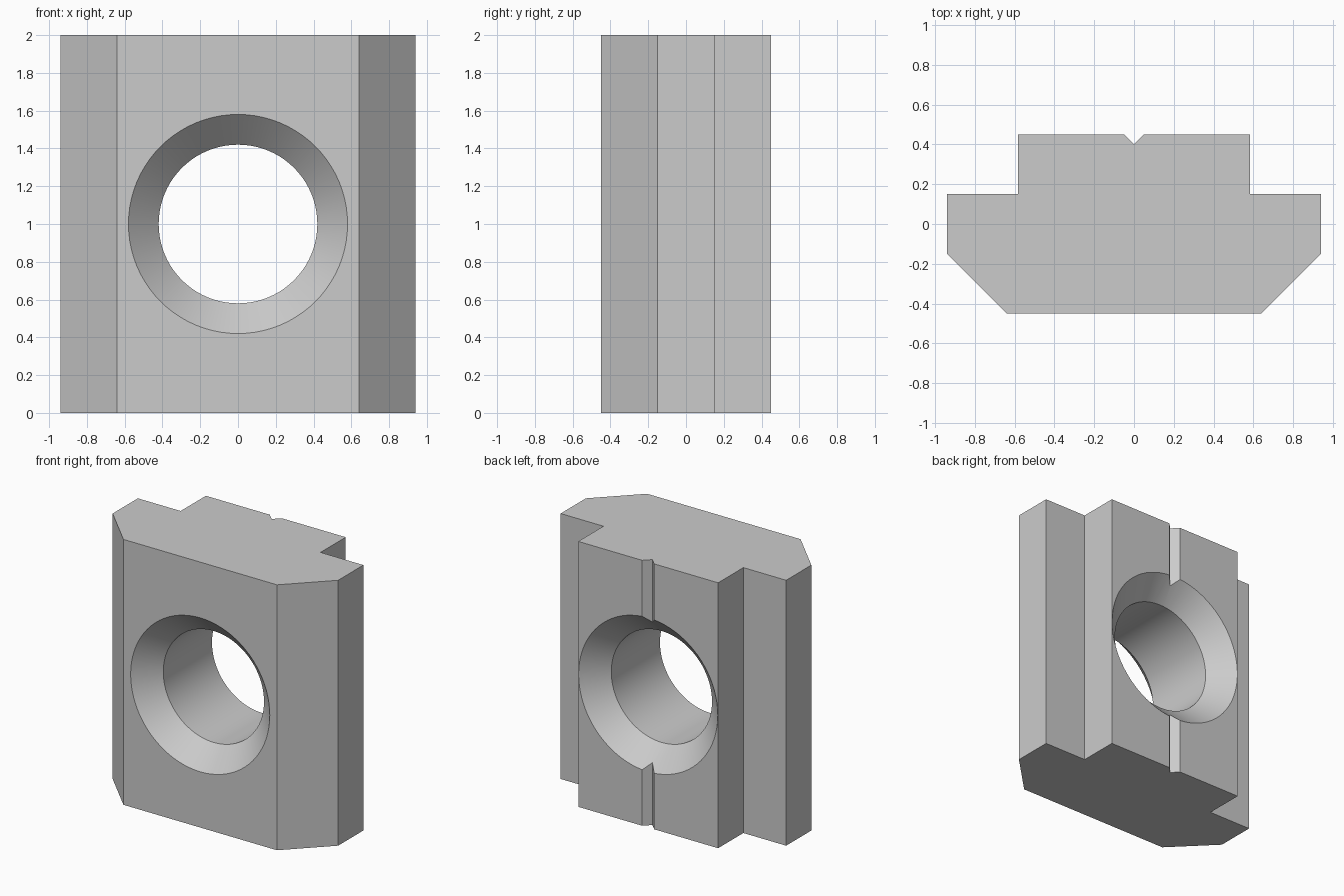
import bpy
import bmesh
import math
from mathutils import Matrix, Vector

cube = bpy.data.objects.get("Cube")
if cube:
    bpy.data.objects.remove(cube, do_unlink=True)

HEIGHT = 2.0
HALF_DEPTH = 0.45
BORE_RADIUS = 0.42
RIM_RADIUS = 0.58

# Single metal colour
steel = bpy.data.materials.new("grey_steel")
steel.use_nodes = True
grey = (0.6, 0.6, 0.6, 1.0)
steel.diffuse_color = grey
steel.node_tree.nodes["Principled BSDF"].inputs["Base Color"].default_value = grey


def finish(name, bm):
    bmesh.ops.recalc_face_normals(bm, faces=bm.faces)
    mesh = bpy.data.meshes.new(name)
    bm.to_mesh(mesh)
    bm.free()
    obj = bpy.data.objects.new(name, mesh)
    bpy.context.collection.objects.link(obj)
    mesh.materials.append(steel)
    return obj


def slot_nut_body():
    """Extrude the mirrored T-shaped section, with a V groove in its back."""
    half = [(0.64, -HALF_DEPTH), (0.94, -0.15), (0.94, 0.15),
            (0.583, 0.15), (0.583, HALF_DEPTH), (0.05, HALF_DEPTH)]
    outline = half + [(0, 0.4)] + [(-x, y) for x, y in reversed(half)]
    bm = bmesh.new()
    face = bm.faces.new([bm.verts.new((x, y, 0)) for x, y in outline])
    result = bmesh.ops.extrude_face_region(bm, geom=[face])
    top = [v for v in result["geom"] if isinstance(v, bmesh.types.BMVert)]
    bmesh.ops.translate(bm, verts=top, vec=(0, 0, HEIGHT))
    return finish("slot_nut_body", bm)


def bore_cutter():
    """Spin a stepped profile into a bore countersunk at both ends."""
    over = 0.04
    end = HALF_DEPTH + over
    step = HALF_DEPTH - (RIM_RADIUS - BORE_RADIUS)
    profile = [(RIM_RADIUS + over, -end), (BORE_RADIUS, -step),
               (BORE_RADIUS, step), (RIM_RADIUS + over, end)]
    count = 80
    bm = bmesh.new()
    rings = []
    for radius, y in profile:
        ring = []
        for i in range(count):
            turn = Matrix.Rotation(math.tau * i / count, 3, 'Y')
            ring.append(bm.verts.new(turn @ Vector((radius, y, 0))))
        rings.append(ring)
    for a, b in zip(rings, rings[1:]):
        for i in range(count):
            j = (i + 1) % count
            bm.faces.new((a[i], a[j], b[j], b[i]))
    bm.faces.new(rings[0])
    bm.faces.new(rings[-1])
    cutter = finish("bore_cutter", bm)
    cutter.location.z = HEIGHT / 2
    cutter.hide_render = True
    return cutter


body = slot_nut_body()
cutter = bore_cutter()

# Cut the bore, then discard the cutter
cut = body.modifiers.new("bore", 'BOOLEAN')
cut.operation = 'DIFFERENCE'
cut.solver = 'EXACT'
cut.object = cutter
bpy.ops.object.select_all(action='DESELECT')
bpy.context.view_layer.objects.active = body
body.select_set(True)
bpy.ops.object.modifier_apply(modifier=cut.name)
bpy.data.objects.remove(cutter, do_unlink=True)

# Smooth bore walls, crisp machined edges
bpy.ops.object.shade_smooth_by_angle(angle=math.radians(30))
